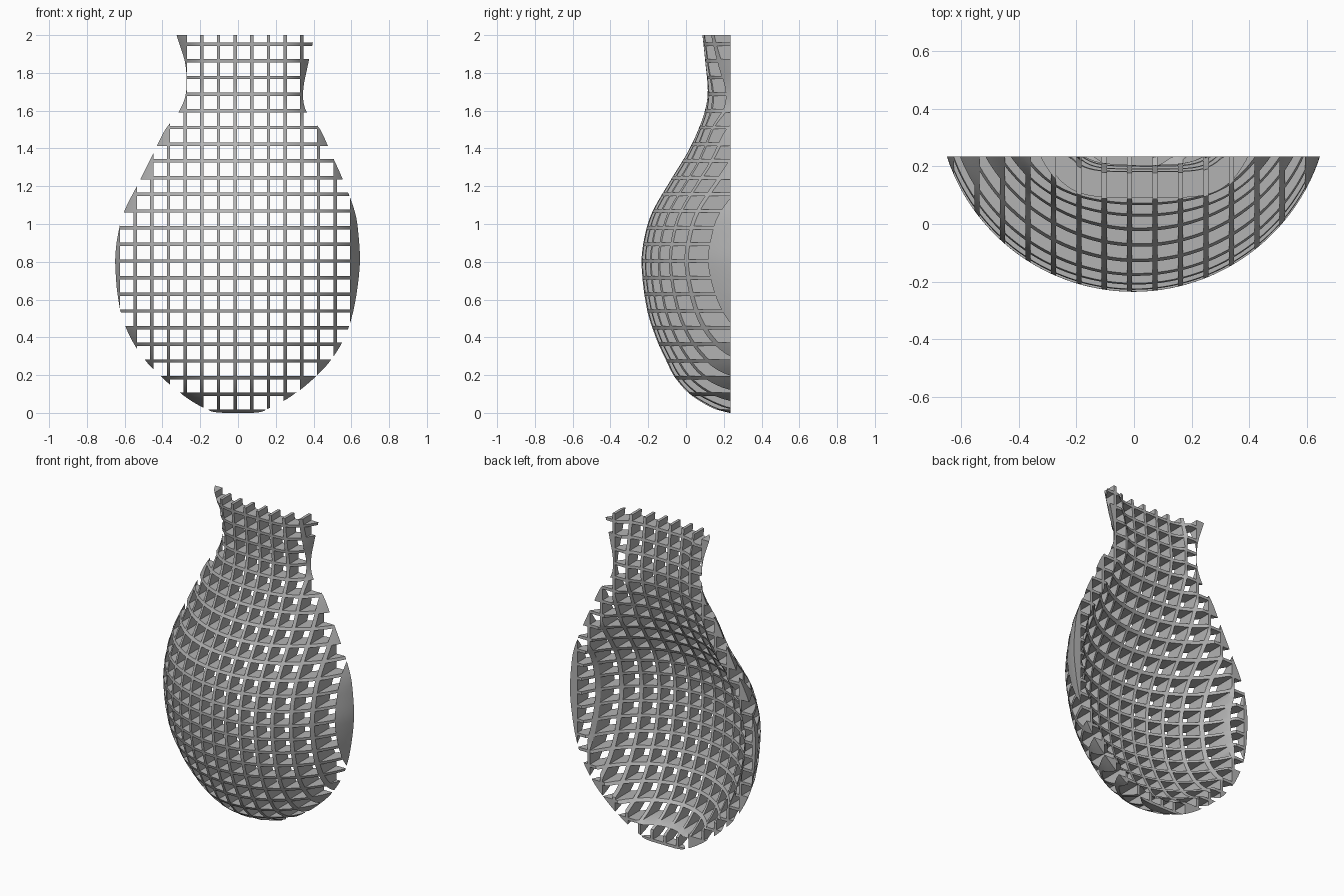
import bpy, bmesh, math

cube = bpy.data.objects.get("Cube")
if cube:
    bpy.data.objects.remove(cube, do_unlink=True)

BACK = 0.235              # plane where the half vase is sliced
WALL = 0.09
PITCH, BAR = 0.0883, 0.0177
X0, Z0 = -0.015, 0.0095   # one lattice bar crossing
STEPS = 5                 # subdivisions across an opening

# Silhouette: height, right edge, left edge, front depth
PROFILE = [
    (0, -.08, .08, .23), (.01, -.13, .12, .185), (.03, -.19, .18, .13),
    (.1, -.30, .30, .02), (.19, -.405, .41, -.06), (.277, -.49, .49, -.105),
    (.4, -.57, .565, -.16), (.55, -.625, .613, -.207), (.78, -.65, .645, -.235),
    (.92, -.64, .64, -.222), (1.06, -.605, .62, -.18), (1.24, -.515, .553, -.077),
    (1.38, -.445, .49, .008), (1.5, -.385, .435, .065), (1.6, -.31, .36, .10),
    (1.7, -.275, .345, .115), (1.85, -.28, .372, .103), (2, -.325, .405, .087),
    (2.1, -.345, .42, .075)]


def slope(i, c):
    a, b = PROFILE[max(i - 1, 0)], PROFILE[min(i + 1, len(PROFILE) - 1)]
    return (b[c] - a[c]) / (b[0] - a[0])


def section(z):
    """Right edge, left edge and front depth at a height, smoothly joined."""
    i = 0
    while i < len(PROFILE) - 2 and PROFILE[i + 1][0] < z:
        i += 1
    a, b = PROFILE[i], PROFILE[i + 1]
    h = b[0] - a[0]
    t = max(0, min(1, (z - a[0]) / h))
    ease = t * t * (3 - 2 * t)
    return [a[c] + (b[c] - a[c]) * ease
            + h * t * (1 - t) * ((1 - t) * slope(i, c) - t * slope(i + 1, c))
            for c in (1, 2, 3)]


def outer_y(x, z):
    """Outer surface: an arc in plan that flattens across the neck."""
    right, left, front = section(z)
    half = (left - right) / 2
    off = abs(x - (left + right) / 2)
    depth = max(BACK - front, 0.004)
    radius = (half ** 2 + depth ** 2) / (2 * depth)
    if off < radius:
        arc = radius - math.sqrt(radius ** 2 - off ** 2)
    else:
        arc = radius + 3 * (off - radius)
    flat = depth * (off / half) ** 5
    mix = max(0, min(1, (z - 1.3) / 0.5))
    return front + arc * (1 - mix) + flat * mix


def inner_y(x, z):
    """Inner surface: wall thickness measured along the surface normal."""
    e = 0.004
    gx = (outer_y(x + e, z) - outer_y(x - e, z)) / (2 * e)
    gz = (outer_y(x, z + e) - outer_y(x, z - e)) / (2 * e)
    return min(BACK, outer_y(x, z) + WALL * math.sqrt(1 + gx * gx + gz * gz))


def grid_lines(origin, first, cells):
    """Coordinates of bar edges and of the subdivisions between them."""
    lines = []
    for k in range(first, first + cells):
        edge = origin + k * PITCH - BAR / 2
        lines.append(edge)
        lines += [edge + BAR + (PITCH - BAR) * n / STEPS for n in range(STEPS)]
    return lines


def is_opening(i, j):
    """Openings exist where the cell centre lies within the silhouette."""
    if i % (STEPS + 1) == 0 or j % (STEPS + 1) == 0:
        return False
    x = X0 + (i // (STEPS + 1) - 8 + 0.5) * PITCH
    z = Z0 + (j // (STEPS + 1) + 0.5) * PITCH
    right, left, _ = section(z)
    return right < x < left


# Outer surface, left open at every square hole
xs, zs = grid_lines(X0, -8, 17), grid_lines(Z0, 0, 23)
bm = bmesh.new()
rows = [[bm.verts.new((x, outer_y(x, z), z)) for x in xs] for z in zs]
for j in range(len(zs) - 1):
    for i in range(len(xs) - 1):
        if not is_opening(i, j):
            bm.faces.new((rows[j][i], rows[j][i + 1],
                          rows[j + 1][i + 1], rows[j + 1][i]))
bmesh.ops.delete(bm, geom=[v for v in bm.verts if not v.link_faces], context='VERTS')

# Trim at the flat back and at the rim
for point, normal in (((0, BACK, 0), (0, 1, 0)), ((0, 0, 2), (0, 0, 1))):
    bmesh.ops.bisect_plane(bm, geom=bm.verts[:] + bm.edges[:] + bm.faces[:],
                           plane_co=point, plane_no=normal, clear_outer=True)

# Straight walls back to the inner surface
extruded = bmesh.ops.extrude_face_region(bm, geom=bm.faces[:], use_keep_orig=True)
for v in extruded["geom"]:
    if isinstance(v, bmesh.types.BMVert):
        v.co.y = max(v.co.y, inner_y(v.co.x, v.co.z))
bmesh.ops.remove_doubles(bm, verts=bm.verts[:], dist=0.00001)
bmesh.ops.recalc_face_normals(bm, faces=bm.faces[:])

mesh = bpy.data.meshes.new("lattice_vase")
bm.to_mesh(mesh)
bm.free()
vase = bpy.data.objects.new("lattice_vase", mesh)
bpy.context.collection.objects.link(vase)

# Plain grey finish
grey = bpy.data.materials.new("plain_grey")
grey.use_nodes = True
colour = (0.45, 0.45, 0.45, 1)
grey.diffuse_color = colour
grey.node_tree.nodes["Principled BSDF"].inputs["Base Color"].default_value = colour
mesh.materials.append(grey)

bpy.ops.object.select_all(action='DESELECT')
vase.select_set(True)
bpy.context.view_layer.objects.active = vase
bpy.ops.object.shade_smooth_by_angle(angle=math.radians(30))
